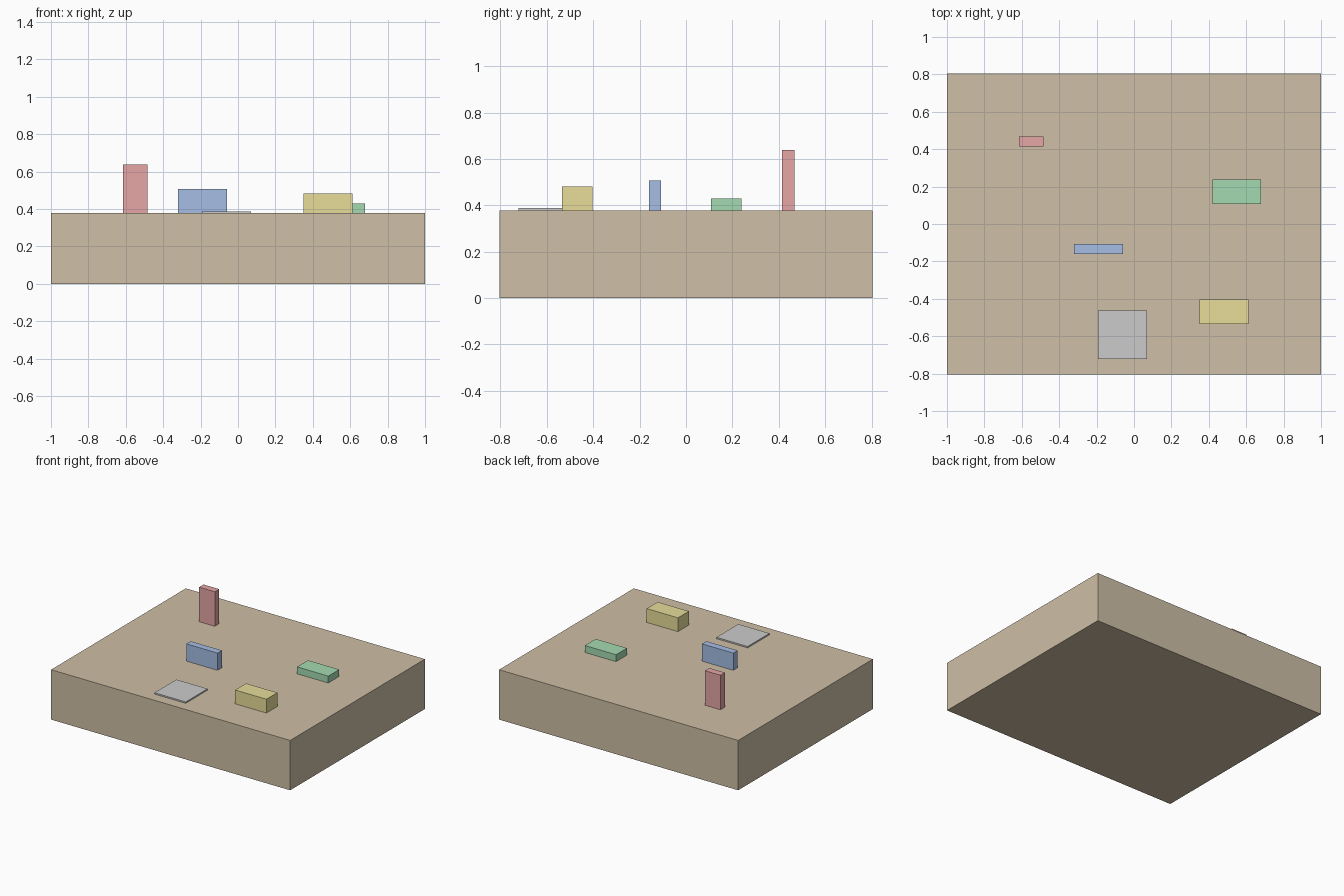
import bpy

if "Cube" in bpy.data.objects:
    bpy.data.objects.remove(bpy.data.objects["Cube"])

TOP = 0.377   # height of the base's upper face
U = 0.0522    # block module: blocks measure 1, 2, 2.5 and 5 modules


def box(name, x, y, z0, size, color=None):
    """Box centred on (x, y), standing on z0."""
    bpy.ops.mesh.primitive_cube_add(size=1, location=(x, y, z0 + size[2] / 2))
    ob = bpy.context.object
    ob.name = ob.data.name = name
    ob.scale = size
    bpy.ops.object.transform_apply(location=False, rotation=False, scale=True)
    if color:
        mat = bpy.data.materials.new(name + "_color")
        mat.diffuse_color = (*color, 1)
        mat.use_nodes = True
        mat.node_tree.nodes["Principled BSDF"].inputs["Base Color"].default_value = mat.diffuse_color
        ob.data.materials.append(mat)
    return ob


# Thick slab
box("base_slab", 0, 0, 0, (2, 1.61, TOP), (0.62, 0.52, 0.38))

# Blocks and flat tile resting on the slab
L, W = 5 * U, 2.5 * U
blocks = [
    ("upright_red_block", -0.55, 0.441, (W, U, L), (0.79, 0.38, 0.38)),
    ("blue_block_on_edge", -0.19, -0.133, (L, U, W), (0.38, 0.51, 0.78)),
    ("flat_green_block", 0.549, 0.173, (L, W, U), (0.37, 0.70, 0.44)),
    ("double_yellow_block", 0.481, -0.469, (L, W, 2 * U), (0.80, 0.72, 0.32)),
    ("flat_square_tile", -0.062, -0.592, (L, L, 0.0105), None),
]
for name, x, y, size, color in blocks:
    box(name, x, y, TOP, size, color)
